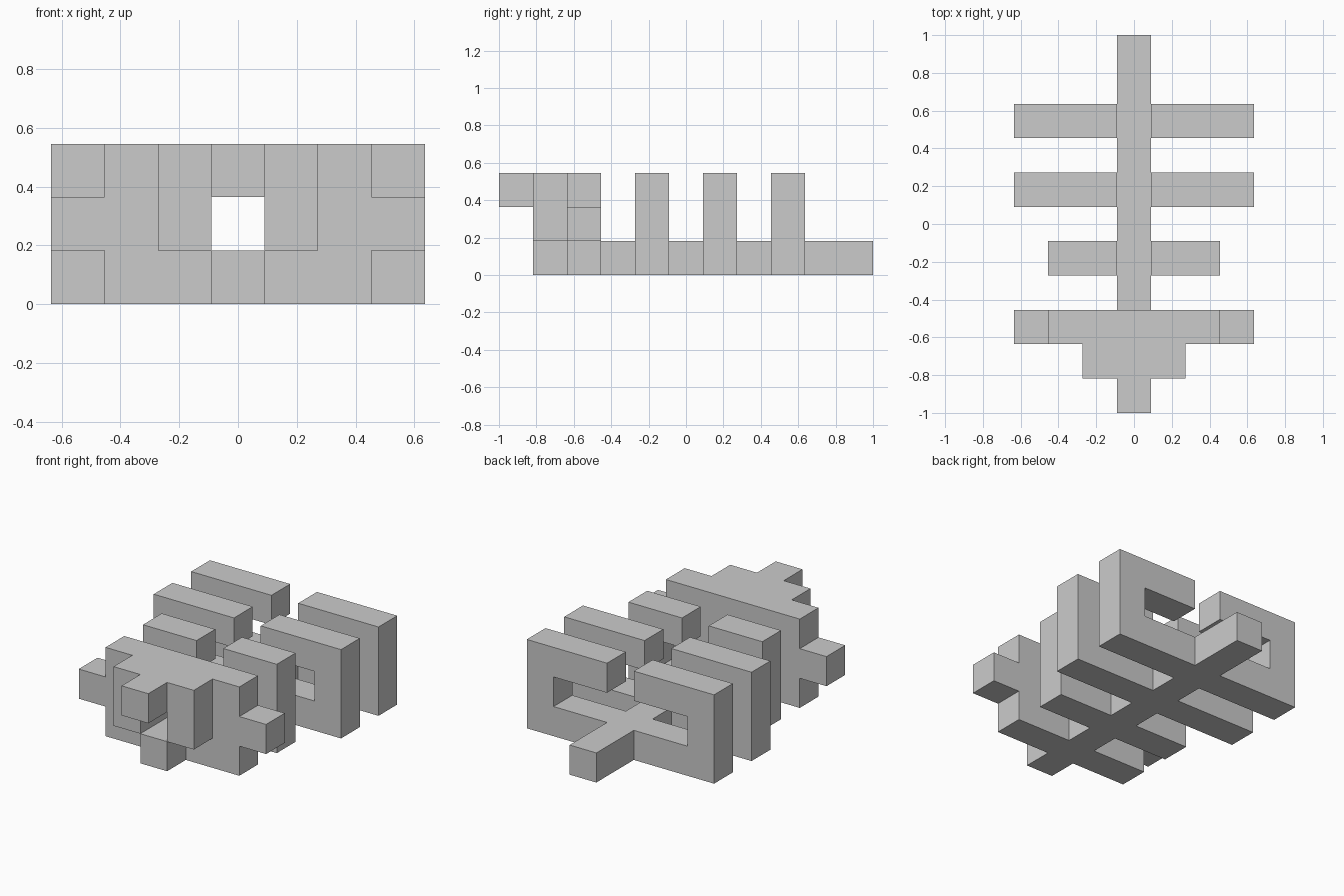
import bpy, bmesh, math
from mathutils import Vector

if "Cube" in bpy.data.objects:
    bpy.data.objects.remove(bpy.data.objects["Cube"])

U = 2 / 11  # edge length of one block


def box(x0, x1, y0, y1, z0, z1):
    """Inclusive block ranges; x is centred on 0, y runs 0..10 front to back."""
    return {(x, y, z) for x in range(x0, x1 + 1)
            for y in range(y0, y1 + 1) for z in range(z0, z1 + 1)}


def rib(y, w):
    """Hoop of half width w, open at the top centre."""
    return box(-w, w, y, y, 0, 2) - box(1 - w, w - 1, y, y, 1, 1) - box(0, 0, y, y, 2, 2)


parts = {
    # backbone between the ribs, and the tail
    "spine": box(0, 0, 3, 3, 0, 0) | box(0, 0, 5, 5, 0, 0) | box(0, 0, 7, 7, 0, 0),
    "tail": box(0, 0, 9, 10, 0, 0),
    "front_rib": rib(4, 2),
    "middle_rib": rib(6, 3),
    "back_rib": rib(8, 3),
    # head pierced by a central tunnel
    "head": box(-2, 2, 2, 2, 0, 2) - {(0, 2, 1)},
    "right_side_stub": {(3, 2, 1)},
    "left_side_stub": {(-3, 2, 1)},
    "face": box(-1, 1, 1, 1, 1, 2) - {(0, 1, 1)},
    "snout": {(0, 0, 2)},
    "jaw": {(0, 1, 0)},
}
filled = set().union(*parts.values())


def build(name, cells):
    """Skin the blocks of one part, leaving out faces hidden by neighbours."""
    bm = bmesh.new()
    for c in cells:
        base = Vector((c[0], c[1] - 5, c[2] + 0.5))
        for axis in range(3):
            for s in (-1, 1):
                nb = list(c)
                nb[axis] += s
                if tuple(nb) in filled:
                    continue
                n, a, b = Vector(), Vector(), Vector()
                n[axis] = s / 2
                a[(axis + 1) % 3] = 0.5
                b[(axis + 2) % 3] = s / 2
                bm.faces.new([bm.verts.new((base + n + p) * U)
                              for p in (-a - b, a - b, a + b, b - a)])
    bmesh.ops.remove_doubles(bm, verts=bm.verts, dist=1e-4)
    bmesh.ops.dissolve_limit(bm, angle_limit=math.radians(1),
                             verts=bm.verts, edges=bm.edges)
    mesh = bpy.data.meshes.new(name)
    bm.to_mesh(mesh)
    bm.free()
    bpy.context.collection.objects.link(bpy.data.objects.new(name, mesh))


for name, cells in parts.items():
    build(name, cells)
